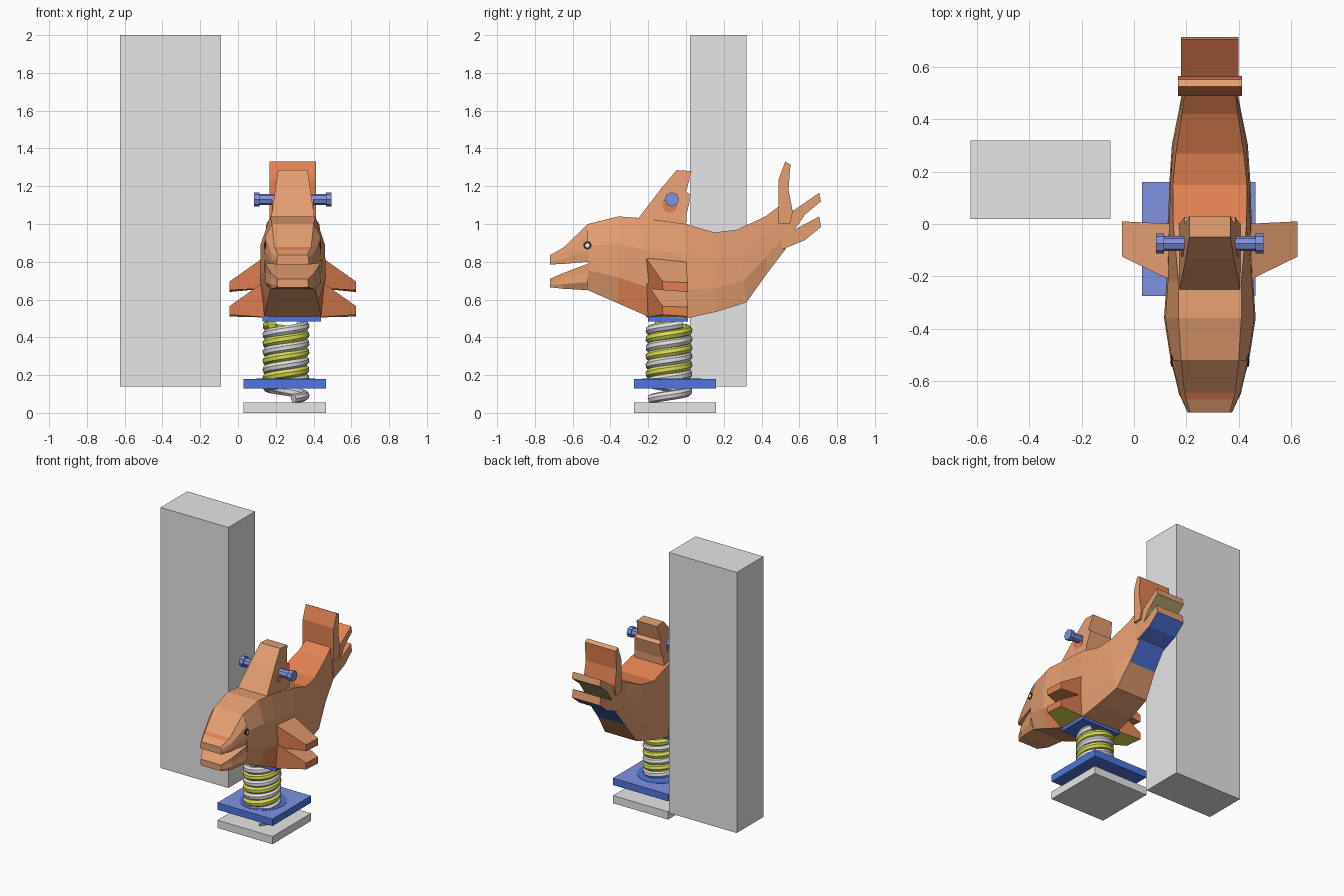
import bpy, bmesh, math
from mathutils import Matrix, Vector

if "Cube" in bpy.data.objects:
    bpy.data.objects.remove(bpy.data.objects["Cube"])

CX = 0.29  # centre plane of the animal


def mat(name, r, g, b):
    m = bpy.data.materials.new(name)
    m.diffuse_color = (r, g, b, 1)
    m.use_nodes = True
    m.node_tree.nodes["Principled BSDF"].inputs["Base Color"].default_value = m.diffuse_color
    return m


TAN = mat("tan", 0.78, 0.345, 0.165)
ORANGE = mat("orange", 0.76, 0.22, 0.085)
BLUE = mat("blue", 0.08, 0.18, 0.74)
PALE = mat("pale blue", 0.21, 0.29, 0.75)
YELLOW = mat("yellow", 0.70, 0.73, 0.085)
GREY = mat("light grey", 0.79, 0.79, 0.79)
SILVER = mat("spring grey", 0.74, 0.74, 0.74)
DARK = mat("dark brown", 0.04, 0.015, 0.01)
KHAKI = mat("khaki", 0.50, 0.42, 0.20)


def finish(name, bm, mats, rule=None):
    """Turn a bmesh into an object; rule(centre, normal) gives the material slot."""
    bmesh.ops.recalc_face_normals(bm, faces=bm.faces[:])
    bm.normal_update()
    if rule:
        for f in bm.faces:
            f.material_index = rule(f.calc_center_median(), f.normal)
    me = bpy.data.meshes.new(name)
    bm.to_mesh(me)
    bm.free()
    for m in mats:
        me.materials.append(m)
    ob = bpy.data.objects.new(name, me)
    bpy.context.collection.objects.link(ob)
    return ob


def skin(bm, rings):
    """Loft closed rings of points and cap both ends."""
    vs = [[bm.verts.new(p) for p in r] for r in rings]
    n = len(vs[0])
    for a, b in zip(vs, vs[1:]):
        for i in range(n):
            bm.faces.new((a[i], a[(i + 1) % n], b[(i + 1) % n], b[i]))
    bm.faces.new(vs[0])
    bm.faces.new(vs[-1][::-1])


def box(name, x0, x1, y0, y1, z0, z1, mats, rule=None):
    bm = bmesh.new()
    skin(bm, [[(x0, y0, z), (x1, y0, z), (x1, y1, z), (x0, y1, z)] for z in (z0, z1)])
    return finish(name, bm, mats, rule)


def octagon(s):
    """Cross-section from bottom y,z, top y,z and half widths bottom, middle, top."""
    yb, zb, yt, zt, wb, wm, wt = s
    side = [(0, wb), (0.3, wm), (0.68, wm * 0.97), (1, wt)]
    pts = [(w, t) for t, w in side] + [(-w, t) for t, w in reversed(side)]
    return [(CX + w, yb + (yt - yb) * t, zb + (zt - zb) * t) for w, t in pts]


def loft(name, stations, mats, rule=None):
    bm = bmesh.new()
    skin(bm, [octagon(s) for s in stations])
    return finish(name, bm, mats, rule)


def prism(name, prof, half, mats, rule=None):
    """Extrude a y,z profile across x; half(z) is the half width."""
    bm = bmesh.new()
    skin(bm, [[(CX + s * half(z), y, z) for y, z in prof] for s in (-1, 1)])
    return finish(name, bm, mats, rule)


def disc(name, x, y, z, r, length, axis, sides, material):
    bm = bmesh.new()
    rot = Matrix.Rotation(math.pi / 2, 4, 'Y') if axis == 'X' else Matrix()
    bmesh.ops.create_cone(bm, cap_ends=True, segments=sides, radius1=r, radius2=r,
                          depth=length, matrix=Matrix.Translation((x, y, z)) @ rot)
    return finish(name, bm, [material])


# Post, ground block and mounting plates
box("standing_post", -0.625, -0.09, 0.02, 0.32, 0.14, 2.0, [GREY])
box("ground_block", 0.03, 0.465, -0.275, 0.16, 0, 0.055, [GREY])
box("base_plate", 0.03, 0.465, -0.275, 0.16, 0.13, 0.18, [BLUE, PALE],
    lambda c, n: int(n.z > 0.5))
disc("base_plate_patch", 0.252, -0.075, 0.18, 0.155, 0.004, 'Z', 16, BLUE)
box("top_plate", 0.13, 0.44, -0.2, 0.01, 0.483, 0.512, [BLUE])


# Two interleaved spring coils
def coil(name, z0, z1, phase, material):
    pitch, steps = 0.092, 100
    cu = bpy.data.curves.new(name, 'CURVE')
    cu.dimensions = '3D'
    cu.bevel_depth = 0.026
    cu.bevel_resolution = 2
    cu.use_fill_caps = True
    sp = cu.splines.new('POLY')
    sp.points.add(steps)
    for i, p in enumerate(sp.points):
        z = z0 + (z1 - z0) * i / steps
        a = phase + 2 * math.pi * z / pitch
        p.co = (0.254 + 0.099 * math.cos(a), -0.09 + 0.099 * math.sin(a), z, 1)
    ob = bpy.data.objects.new(name, cu)
    bpy.context.collection.objects.link(ob)
    cu.materials.append(material)
    bpy.ops.object.select_all(action='DESELECT')
    ob.select_set(True)
    bpy.context.view_layer.objects.active = ob
    bpy.ops.object.convert(target='MESH')
    bpy.ops.object.shade_smooth_by_angle()


coil("grey_spring", 0.075, 0.47, 0, SILVER)
coil("yellow_spring", 0.185, 0.47, math.pi, YELLOW)


# Body: seat and flipper surrounds orange, tail underside blue
def body_rule(c, n):
    if n.z < -0.3 and c.y > 0.43:
        return 2
    if n.z > 0.5 and c.y > 0.02:
        return 1
    if abs(n.x) > 0.5 and -0.32 < c.y < 0 and c.z < 0.7:
        return 1
    return 0


loft("body", [
    (-0.52, 0.65, -0.52, 1.00, 0.120, 0.150, 0.110),
    (-0.36, 0.58, -0.36, 1.04, 0.135, 0.175, 0.120),
    (-0.20, 0.51, -0.22, 1.03, 0.150, 0.165, 0.120),
    (0.00, 0.50, 0.00, 1.00, 0.150, 0.160, 0.140),
    (0.16, 0.535, 0.15, 0.955, 0.140, 0.155, 0.142),
    (0.32, 0.585, 0.27, 0.97, 0.125, 0.145, 0.130),
    (0.43, 0.74, 0.42, 1.04, 0.105, 0.120, 0.107),
    (0.53, 0.87, 0.50, 1.10, 0.100, 0.103, 0.097)], [TAN, ORANGE, BLUE], body_rule)

# Open snout with an orange band across the top
loft("upper_snout", [
    (-0.52, 0.80, -0.52, 1.00, 0.145, 0.150, 0.110),
    (-0.645, 0.789, -0.645, 0.878, 0.114, 0.118, 0.097),
    (-0.67, 0.788, -0.67, 0.863, 0.105, 0.108, 0.090),
    (-0.72, 0.785, -0.72, 0.835, 0.082, 0.085, 0.076)], [TAN, ORANGE],
    lambda c, n: int(n.z > 0.7 and -0.67 < c.y < -0.645))
loft("lower_jaw", [
    (-0.52, 0.65, -0.52, 0.79, 0.120, 0.148, 0.145),
    (-0.65, 0.657, -0.65, 0.74, 0.110, 0.118, 0.115),
    (-0.72, 0.665, -0.72, 0.71, 0.078, 0.083, 0.080)], [TAN])

# Dorsal fin with handles through it
prism("dorsal_fin", [(-0.26, 1.02), (-0.13, 1.19), (-0.05, 1.285), (0.03, 1.28), (0.0, 1.17),
                     (0.027, 1.155), (0.003, 1.05), (0.0, 0.98)],
      lambda z: 0.12 - 0.042 * max(0, z - 1.0) / 0.285, [TAN])

# Tail: upright fluke and forked rear flukes
prism("upright_tail_fluke", [(0.49, 1.00), (0.49, 1.235), (0.525, 1.33), (0.553, 1.315),
                             (0.543, 1.18), (0.565, 1.065), (0.55, 1.0)],
      lambda z: 0.122, [TAN, ORANGE], lambda c, n: int(abs(n.y) > 0.5))
prism("forked_tail_flukes", [(0.49, 1.07), (0.56, 1.065), (0.705, 1.165), (0.715, 1.12),
                             (0.63, 1.05), (0.575, 0.97), (0.705, 1.04), (0.715, 0.985),
                             (0.63, 0.915), (0.51, 0.865)],
      lambda z: 0.11, [TAN, ORANGE, BLUE, KHAKI],
      lambda c, n: (2 if c.z < 1.0 else 3) if n.z < -0.5 else int(n.z > 0.4))

for s, side in ((-1, "left"), (1, "right")):
    # Two stacked flippers per side; the lower one is yellow beneath
    for level, dz in (("upper", 0.0), ("lower", -0.13)):
        root_x, tip_x = CX + s * 0.13, CX + s * 0.335
        low = 0.66 if level == "upper" else 0.635
        root = [(-0.225, 0.84), (0.0, 0.815), (0.0, low), (-0.21, low)]
        tip = [(-0.125, 0.695), (0.01, 0.69), (0.01, 0.64), (-0.125, 0.65)]
        bm = bmesh.new()
        skin(bm, [[(x, y, z + dz) for y, z in q] for x, q in ((root_x, root), (tip_x, tip))])
        under = 2 if level == "lower" else 1
        finish(f"{side}_{level}_flipper", bm, [TAN, ORANGE, YELLOW],
               lambda c, n, u=under: u if n.z < -0.5 else int(n.z < 0.5))

    # Handle shaft, end knob and orange spot at the fin
    disc(f"{side}_handle", CX + s * 0.135, -0.075, 1.13, 0.029, 0.11, 'X', 8, PALE)
    disc(f"{side}_handle_knob", CX + s * 0.19, -0.075, 1.13, 0.038, 0.03, 'X', 8, PALE)
    disc(f"{side}_fin_spot", CX + s * 0.106, -0.085, 1.10, 0.04, 0.009, 'X', 12, ORANGE)

    # Eye plates
    disc(f"{side}_eye_ring", CX + s * 0.145, -0.522, 0.887, 0.022, 0.009, 'X', 12, DARK)
    disc(f"{side}_eye_centre", CX + s * 0.147, -0.522, 0.887, 0.012, 0.009, 'X', 12, GREY)
